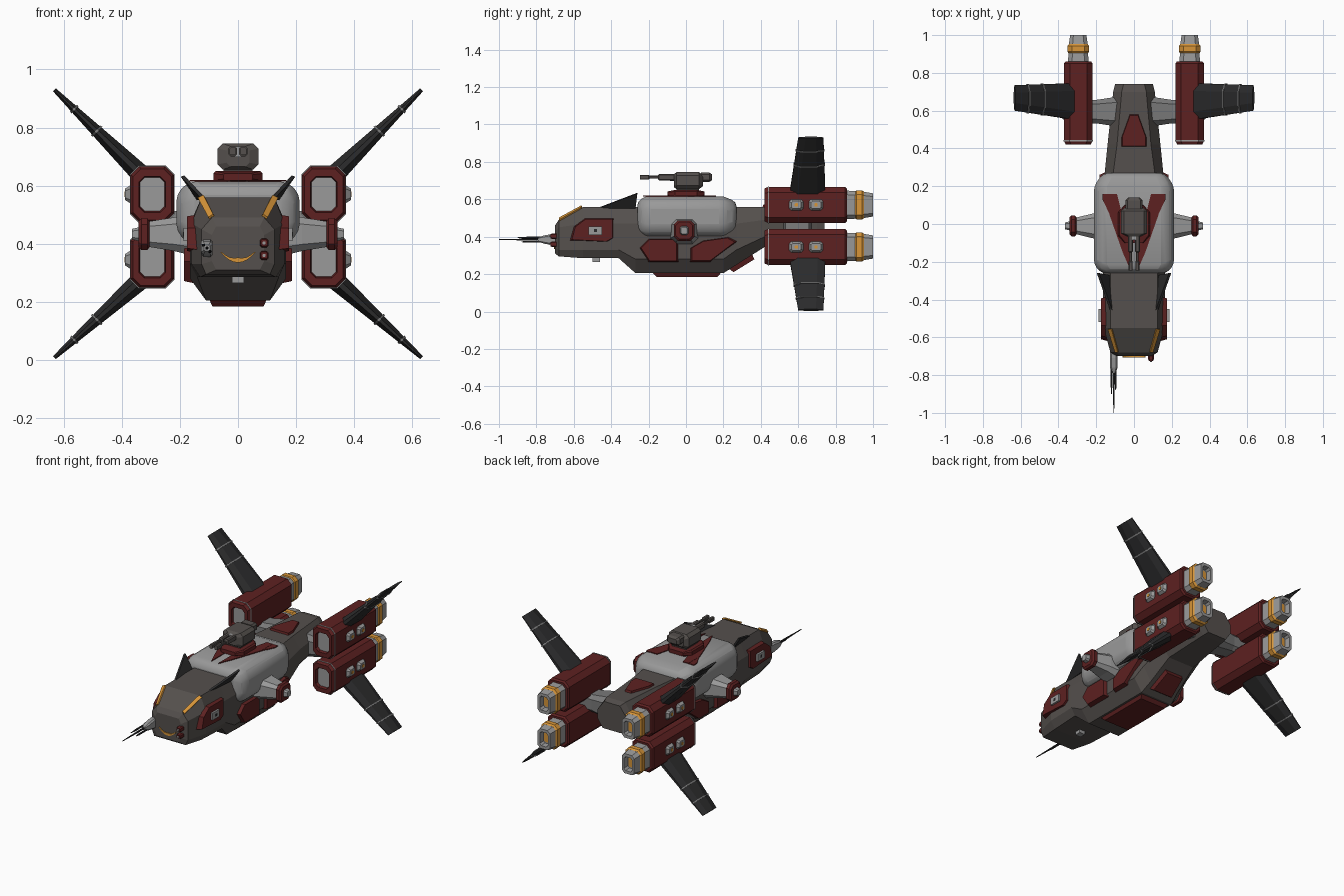
import bpy, bmesh
from mathutils import Vector

cube = bpy.data.objects.get("Cube")
if cube:
    bpy.data.objects.remove(cube, do_unlink=True)


def material(name, r, g, b):
    m = bpy.data.materials.new(name)
    m.use_nodes = True
    m.diffuse_color = (r, g, b, 1)
    bsdf = next(n for n in m.node_tree.nodes if n.type == 'BSDF_PRINCIPLED')
    bsdf.inputs["Base Color"].default_value = (r, g, b, 1)
    bsdf.inputs["Roughness"].default_value = 0.7
    return m


HULL = material("warm grey hull", .09, .08, .074)
RED = material("dark red", .11, .015, .015)
LIGHT = material("light grey", .32, .32, .32)
MID = material("mid grey", .2, .2, .2)
DARK = material("charcoal", .025, .025, .026)
AMBER = material("amber", .68, .3, .04)


def skin(name, rings, mat, mirror=False, bevel=0, closed=False):
    """Join rings of points into a solid; closed joins last ring to first."""
    bm = bmesh.new()
    vs = [[bm.verts.new(p) for p in r] for r in rings]
    n = len(vs[0])
    pairs = list(zip(vs, vs[1:])) + ([(vs[-1], vs[0])] if closed else [])
    for a, b in pairs:
        for i in range(n):
            j = (i + 1) % n
            bm.faces.new((a[i], a[j], b[j], b[i]))
    if not closed:
        bm.faces.new(vs[0][::-1])
        bm.faces.new(vs[-1])
    bmesh.ops.recalc_face_normals(bm, faces=bm.faces)
    me = bpy.data.meshes.new(name)
    bm.to_mesh(me)
    bm.free()
    me.materials.append(mat)
    ob = bpy.data.objects.new(name, me)
    bpy.context.collection.objects.link(ob)
    if mirror:
        ob.modifiers.new("Mirror", 'MIRROR')
    if bevel:
        b = ob.modifiers.new("Bevel", 'BEVEL')
        b.width, b.segments, b.limit_method = bevel, 2, 'ANGLE'
    return ob


def octagon(y, x, z, w, h, c):
    """Chamfered rectangle facing along y."""
    pts = [(w - c, h), (w, h - c), (w, c - h), (w - c, -h),
           (c - w, -h), (-w, c - h), (-w, h - c), (c - w, h)]
    return [Vector((x + a, y, z + b)) for a, b in pts]


def tube(name, x, z, profile, mat, mirror=False, bevel=0):
    """Chamfered tube along y; profile rows are y, half width, half height."""
    return skin(name, [octagon(y, x, z, w, h, min(w, h) * .4) for y, w, h in profile],
                mat, mirror, bevel)


def plate(name, pts, offset, mat, mirror=False, taper=1.0):
    """Extrude a polygon by an offset, shrinking the outer face by taper."""
    pts = [Vector(p) for p in pts]
    mid = sum(pts, Vector()) / len(pts)
    top = [mid + (p - mid) * taper + Vector(offset) for p in pts]
    return skin(name, [pts, top], mat, mirror)


def box(name, lo, hi, mat, mirror=False):
    x, y, z = lo
    return plate(name, [(x, y, z), (hi[0], y, z), (hi[0], hi[1], z), (x, hi[1], z)],
                 (0, 0, hi[2] - z), mat, mirror)


def side(pts, x):
    return [(x, y, z) for y, z in pts]


# Main hull: y, half widths (top, middle, bottom), heights from top to bottom
def hull_ring(y, wt, wm, wb, zt, zu, zl, zb):
    half = [(wt, zt), (wm, zu), (wm, zl), (wb, zb)]
    return [(x, y, z) for x, z in half] + [(-x, y, z) for x, z in half[::-1]]


skin("hull", [hull_ring(*r) for r in (
    (-.70, .075, .09, .075, .46, .43, .34, .31),
    (-.68, .09, .125, .11, .49, .45, .33, .295),
    (-.55, .125, .16, .13, .56, .47, .33, .285),
    (-.36, .125, .165, .14, .56, .47, .33, .285),
    (-.27, .125, .165, .11, .56, .47, .28, .205),
    (.20, .125, .165, .11, .56, .47, .28, .205),
    (.27, .11, .155, .10, .56, .47, .33, .25),
    (.42, .09, .14, .09, .56, .49, .40, .345),
    (.70, .065, .11, .07, .56, .49, .43, .375),
    (.74, .055, .10, .065, .55, .49, .43, .38))], HULL)

# Rounded armoured mid section
body = tube("mid_armour", 0, .507, ((-.26, .175, .085), (-.215, .212, .108),
            (.20, .212, .108), (.27, .165, .08)), LIGHT, bevel=.025)
plate("armour_stripe", [(.13, .16, .614), (.09, .16, .614), (.025, -.1, .614),
      (.025, -.23, .614), (.06, -.15, .614), (.13, .05, .614)], (0, 0, .006), RED, True)
plate("armour_stripe_edge", [(.128, .16, .614), (.167, .16, .614), (.167, .13, .614),
      (.128, .05, .614)], (0, 0, .005), RED, True)

# Red hull panels
plate("front_side_panel", side(((-.25, .34), (-.2, .39), (-.04, .39), (-.04, .265),
      (-.2, .265)), .155), (.03, 0, 0), RED, True, .9)
plate("rear_side_panel", side(((.02, .265), (.02, .34), (.09, .38), (.23, .40), (.275, .375),
      (.13, .265)), .15), (.033, 0, 0), RED, True, .9)
plate("cockpit_side_panel", side(((-.62, .38), (-.60, .455), (-.54, .50), (-.385, .50),
      (-.385, .39), (-.42, .37)), .14), (.035, 0, 0), RED, True, .92)
box("cockpit_side_lamp", (.17, -.52, .41), (.187, -.45, .455), LIGHT, True)
box("cockpit_side_lens", (.185, -.492, .425), (.189, -.475, .44), DARK, True)
plate("belly_panel", [(-.1, -.18, .21), (.1, -.18, .21), (.1, .19, .21), (-.1, .19, .21)],
      (0, 0, -.025), RED, taper=.88)
plate("rear_belly_panel", [(-.08, .22, .235), (.08, .22, .235), (.065, .35, .315),
      (-.065, .35, .315)], (0, .025, -.03), RED, taper=.85)
plate("tail_panel", [(-.065, .41, .56), (.065, .41, .56), (.065, .46, .56), (.022, .58, .56),
      (-.022, .58, .56), (-.065, .46, .56)], (0, 0, .012), RED, taper=.95)

# Nose details: brow lights, curved light, fins, belly sensor
plate("brow_light", [(.135, -.555, .553), (.115, -.555, .562), (.082, -.675, .497),
      (.098, -.675, .485)], (.004, -.004, .006), AMBER, True)
arc = [(t / 4, .335 + .036 * (t / 4) ** 2) for t in range(-4, 5)]
skin("curved_nose_light", [[(u * .06, -.69, z), (u * .06, -.706, z),
     (u * .057, -.706, z + .016 * (1.1 - abs(u))), (u * .057, -.69, z + .016 * (1.1 - abs(u)))]
     for u, z in arc], AMBER)
plate("ear_fin", [(.11, -.47, .555), (.13, -.27, .555), (.185, -.26, .635)],
      (.012, 0, -.004), DARK, True)
box("belly_sensor", (-.02, -.5, .265), (.02, -.46, .29), LIGHT)

# Lance cluster on one side, small lamps on the other
tube("lance_mount", -.107, .385, ((-.79, .01, .01), (-.76, .02, .022), (-.71, .02, .03),
     (-.62, .02, .03)), LIGHT)
for i, (dx, dz, tip) in enumerate(((0, 0, -1), (-.012, .01, -.9), (.01, -.012, -.88))):
    tube(f"lance_{i + 1}", -.107 + dx, .385 + dz,
         ((tip, .002, .002), (-.85, .005, .005), (-.75, .005, .005)), DARK)
for z in (.36, .403):
    tube(f"nose_lamp_{z}", .09, z, ((-.725, .011, .011), (-.715, .015, .015),
         (-.64, .015, .015)), RED)
    tube(f"nose_lens_{z}", .09, z, ((-.73, .005, .005), (-.72, .005, .005)), LIGHT)

# Top turret
tube("turret_base", 0, .63, ((-.10, .05, .012), (-.06, .085, .02), (.06, .085, .02),
     (.10, .05, .012)), RED)
box("turret_neck", (-.05, -.05, .63), (.05, .07, .68), HULL)
tube("turret_head", 0, .7, ((-.065, .04, .035), (-.05, .07, .045), (.07, .07, .045),
     (.09, .045, .03)), HULL)
tube("turret_rear", 0, .718, ((.08, .045, .025), (.125, .045, .025), (.14, .03, .015)), HULL)
tube("turret_sight", 0, .717, ((-.085, .018, .018), (-.06, .018, .018)), LIGHT)
tube("turret_barrel", .018, .718, ((-.245, .011, .013), (-.2, .011, .013), (-.195, .007, .008),
     (-.15, .007, .008), (-.145, .014, .017), (-.06, .014, .017)), HULL, True)


# Side gun stubs
def x_ring(x, y, z, w, h):
    return [(x, y + p.x, z + p.z) for p in octagon(0, 0, 0, w, h, min(w, h) * .4)]


def x_tube(name, z, y, rows, mat):
    return skin(name, [x_ring(x, y, z, w, h) for x, w, h in rows], mat, True)


x_tube("gun_stub", .433, -.01, ((.15, .075, .075), (.22, .065, .058), (.33, .038, .04)), LIGHT)
x_tube("gun_cap", .433, -.01, ((.305, .045, .045), (.312, .055, .055), (.332, .055, .055),
       (.342, .045, .045)), RED)
x_tube("gun_nub", .433, -.01, ((.335, .025, .025), (.365, .018, .018)), LIGHT)

# Pylons carrying the engines
x_tube("engine_pylon", .457, .595, ((.08, .08, .075), (.2, .062, .055), (.29, .062, .055)), MID)

# Four engines with nozzles, lights and swept wings
EX = .295
for label, z, s in (("upper", .57, 1), ("lower", .345, -1)):
    tube(label + "_engine", EX, z, ((.86, .068, .088), (.85, .075, .097), (.44, .075, .097),
         (.42, .066, .088), (.42, .046, .062), (.45, .04, .055)), RED, True)
    tube(label + "_engine_band", EX, z, ((.444, .077, .099), (.438, .077, .099)), LIGHT, True)
    tube(label + "_intake_light", EX, z, ((.442, .022, .03), (.452, .022, .03)), AMBER, True)
    tube(label + "_nozzle", EX, z, ((.85, .055, .077), (.90, .052, .074), (.95, .05, .07),
         (1, .043, .062), (1, .028, .044), (.965, .026, .04)), LIGHT, True)
    tube(label + "_nozzle_ring", EX, z, ((.902, .05, .07), (.912, .057, .078),
         (.942, .057, .078), (.952, .05, .07)), AMBER, True)
    tube(label + "_nozzle_light", EX, z, ((.962, .018, .03), (.97, .018, .03)), AMBER, True)
    for k, y in enumerate((.59, .695)):
        x_tube(f"{label}_engine_lamp_{k + 1}", z, y, ((.36, .038, .03), (.372, .038, .03),
               (.388, .026, .02)), LIGHT)
        x_tube(f"{label}_engine_lens_{k + 1}", z, y, ((.38, .009, .009), (.391, .009, .009)), AMBER)

    # Wing sections run from root to tip, thickness set across the sweep
    root, tip = Vector((.335, 0, z + s * .07)), Vector((.632, 0, .93 if s > 0 else .008))
    across = Vector((-.7 * s, 0, .7))

    def wing_ring(t, grow=0):
        c, h = root.lerp(tip, t), .027 * (1 - t) + .007 + grow
        y0, y1 = .555 + .045 * t - grow, .745 - .01 * t + grow
        return [c + across * k * h + Vector((0, y, 0)) for y, k in
                ((y0, .3), (y0 + .04, 1), (y1 - .04, 1), (y1, .3),
                 (y1, -.3), (y1 - .04, -1), (y0 + .04, -1), (y0, -.3))]

    skin(label + "_wing", [wing_ring(0), wing_ring(1)], DARK, True)
    for k, t in enumerate((.5, .76)):
        skin(f"{label}_wing_rib_{k + 1}", [wing_ring(t, .004), wing_ring(t + .018, .004)], MID, True)

# Smooth shading only on the rounded armour
bpy.ops.object.select_all(action='DESELECT')
body.select_set(True)
bpy.context.view_layer.objects.active = body
bpy.ops.object.shade_smooth_by_angle()
